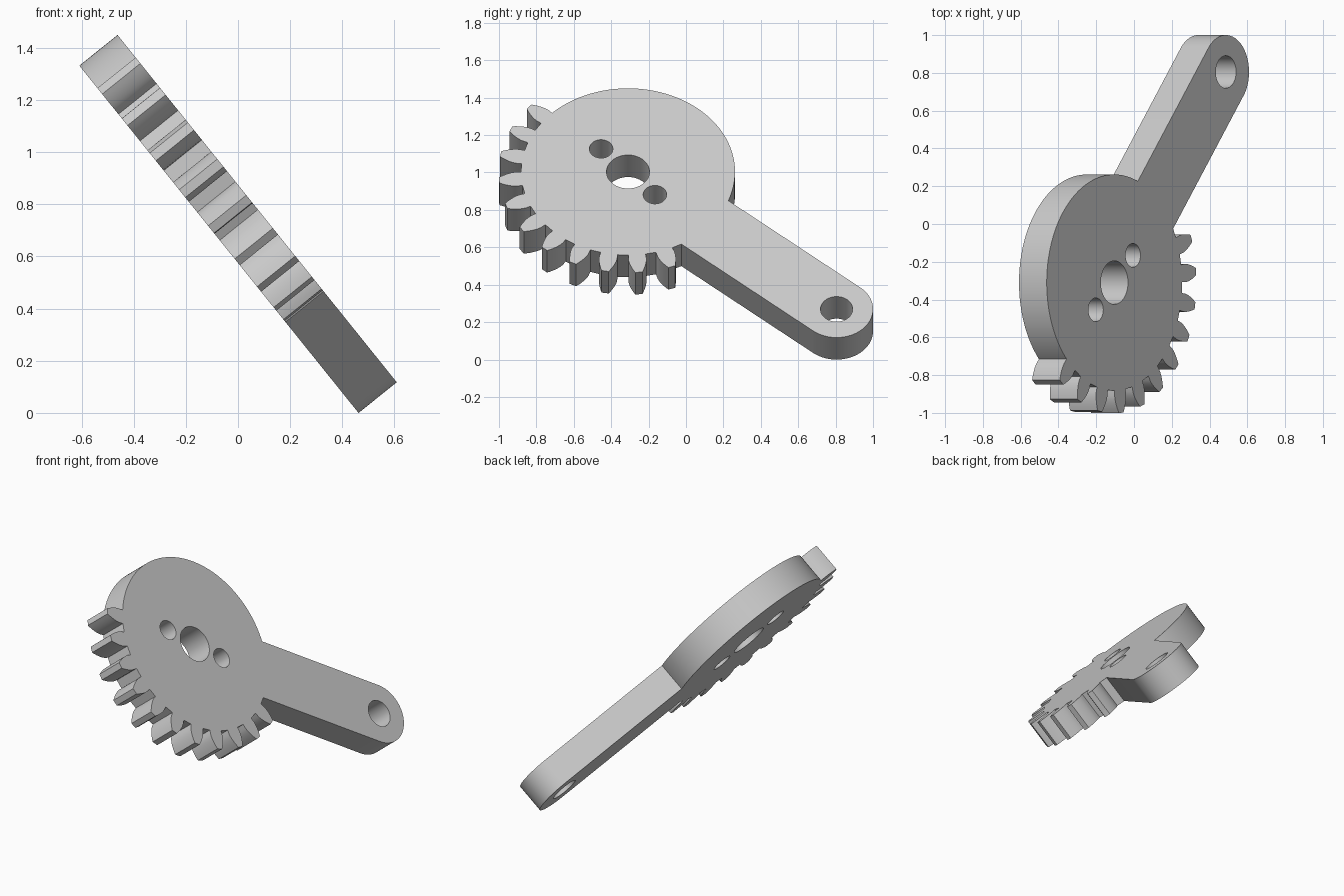
import bpy, bmesh
from math import sin, cos, tan, acos, asin, pi, radians, sqrt
from mathutils import Matrix, Vector

cube = bpy.data.objects.get("Cube")
if cube:
    bpy.data.objects.remove(cube, do_unlink=True)

# Gear and arm dimensions
TEETH, CUT_TEETH = 24, 11
ROOT, BASE, PITCH, TIP = 0.572, 0.6, 0.639, 0.692
ARM_LENGTH, ARM_RADIUS, ARM_ANGLE = 1.46, 0.195, radians(-40.2)
THICKNESS, TILT = 0.188, radians(38.8)


def polar(r, a):
    return Vector((r * cos(a), r * sin(a), 0))


def arc(centre, r, start, end, steps):
    return [centre + polar(r, start + (end - start) * i / steps) for i in range(steps + 1)]


def involute(r):
    a = acos(min(1, BASE / r))
    return tan(a) - a


def half_angle(r):
    return pi / (2 * TEETH) + involute(PITCH) - involute(max(r, BASE))


def tooth(centre):
    radii = [ROOT] + [BASE + (TIP - BASE) * i / 6 for i in range(7)]
    rising = [polar(r, centre - half_angle(r)) for r in radii]
    falling = [polar(r, centre + half_angle(r)) for r in reversed(radii)]
    return rising + falling


# Outline, drawn with the arm along local x
origin, pivot = Vector(), Vector((ARM_LENGTH, 0, 0))
join = asin(ARM_RADIUS / ROOT)
pitch = 2 * pi / TEETH
outline = arc(pivot, ARM_RADIUS, -pi / 2, pi / 2, 40)
outline += arc(origin, ROOT, join, pi - half_angle(ROOT), 80)[:-1]
for k in range(CUT_TEETH):
    outline += tooth(pi + k * pitch)
outline.append(polar(ROOT, -join))

# Shaft hole, two screw holes and the pivot hole
screw = polar(0.213, radians(-7.3))
holes = [(origin, 0.115), (screw, 0.063), (-screw, 0.063), (pivot, 0.086)]
loops = [outline] + [arc(c, r, 0, 2 * pi, 48)[:-1] for c, r in holes]

# Filled, extruded profile
curve = bpy.data.curves.new("plate_profile", "CURVE")
curve.dimensions = "2D"
curve.fill_mode = "BOTH"
curve.extrude = THICKNESS / 2
for loop in loops:
    spline = curve.splines.new("POLY")
    spline.points.add(len(loop) - 1)
    for point, co in zip(spline.points, loop):
        point.co = (co.x, co.y, 0, 1)
    spline.use_cyclic_u = True
profile = bpy.data.objects.new("plate_profile", curve)
bpy.context.collection.objects.link(profile)
depsgraph = bpy.context.evaluated_depsgraph_get()
mesh = bpy.data.meshes.new_from_object(profile.evaluated_get(depsgraph))
bpy.data.objects.remove(profile, do_unlink=True)

# Weld the caps to the walls and tilt the plate into place
bm = bmesh.new()
bm.from_mesh(mesh)
bmesh.ops.remove_doubles(bm, verts=bm.verts, dist=0.0001)
axes = Matrix(((0, -sin(TILT), cos(TILT)), (1, 0, 0), (0, cos(TILT), sin(TILT)))).to_4x4()
place = Matrix.Translation((-0.177, -0.31, 0.945)) @ axes @ Matrix.Rotation(ARM_ANGLE, 4, "Z")
bm.transform(place)
bmesh.ops.recalc_face_normals(bm, faces=bm.faces)
bm.to_mesh(mesh)
bm.free()

# Plain grey material
grey = bpy.data.materials.new("light_grey")
grey.use_nodes = True
colour = (0.6, 0.6, 0.6, 1)
grey.diffuse_color = colour
grey.node_tree.nodes["Principled BSDF"].inputs["Base Color"].default_value = colour
mesh.materials.clear()
mesh.materials.append(grey)

mesh.name = "gear_lever"
lever = bpy.data.objects.new("gear_lever", mesh)
bpy.context.collection.objects.link(lever)
bpy.ops.object.select_all(action="DESELECT")
lever.select_set(True)
bpy.context.view_layer.objects.active = lever
bpy.ops.object.shade_smooth_by_angle(angle=radians(25))
